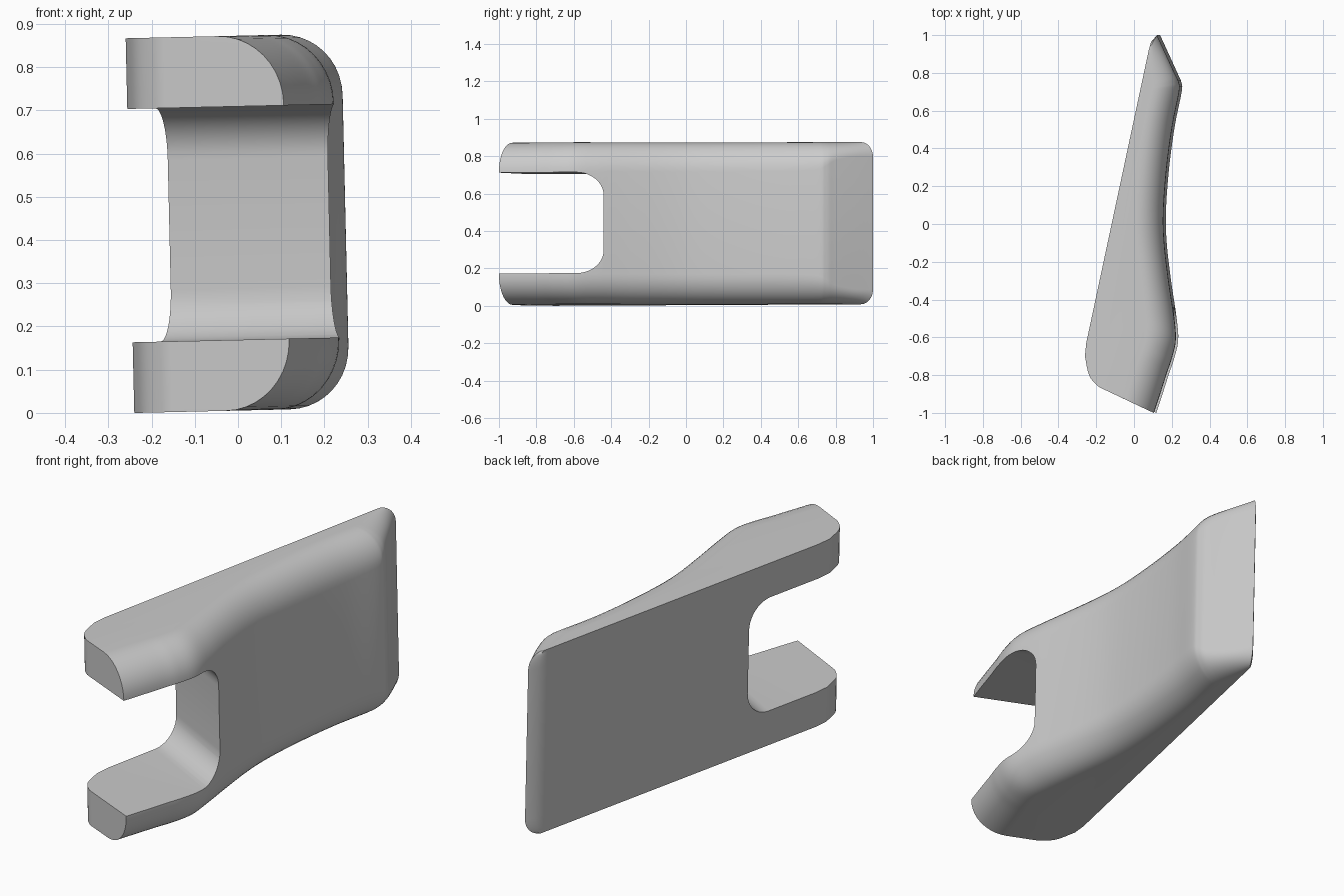
import bpy, bmesh, math
from mathutils import Vector

default = bpy.data.objects.get("Cube")
if default:
    bpy.data.objects.remove(default, do_unlink=True)

HALF = 0.4335        # half height of the plate
TILT = -0.023        # slight lean about the y axis
CENTRE = (0, 0, 0.439)
ARC_STEPS = 10


def smooth_path(points, steps):
    """Catmull-Rom interpolation through points of any dimension."""
    vs = [Vector(p) for p in points]
    vs = [vs[0] * 2 - vs[1]] + vs + [vs[-1] * 2 - vs[-2]]
    path = []
    for a, b, c, d in zip(vs, vs[1:], vs[2:], vs[3:]):
        for i in range(steps):
            t = i / steps
            path.append(0.5 * (2 * b + (c - a) * t
                               + (2 * a - 5 * b + 4 * c - d) * t ** 2
                               + (3 * b - a - 3 * c + d) * t ** 3))
    return path + [vs[-2]]


def loft(name, rings):
    """Skin closed rings of equal length and cap both ends."""
    bm = bmesh.new()
    rows = [[bm.verts.new(p) for p in ring] for ring in rings]
    n = len(rows[0])
    for low, high in zip(rows, rows[1:]):
        for i in range(n):
            j = (i + 1) % n
            bm.faces.new((low[i], low[j], high[j], high[i]))
    bm.faces.new(rows[0][::-1])
    bm.faces.new(rows[-1])
    bmesh.ops.recalc_face_normals(bm, faces=bm.faces)
    mesh = bpy.data.meshes.new(name)
    bm.to_mesh(mesh)
    bm.free()
    obj = bpy.data.objects.new(name, mesh)
    bpy.context.collection.objects.link(obj)
    obj.location = CENTRE
    obj.rotation_euler.y = TILT
    return obj


# Plan outline: x, y, inset of the rounded edge in x and y, rounding height
front_side = [
    (.112, -1, -.15, .072, .16), (.145, -.9, -.15, .07, .16),
    (.18, -.79, -.15, .06, .16), (.207, -.71, -.15, .05, .16),
    (.228, -.61, -.15, .04, .16), (.217, -.48, -.15, .02, .16),
    (.19, -.3, -.14, 0, .16), (.167, -.1, -.14, 0, .16),
    (.163, .07, -.14, 0, .16), (.18, .3, -.14, 0, .16),
    (.21, .52, -.14, 0, .16), (.246, .7, -.14, -.01, .15),
    (.244, .75, -.135, -.02, .13), (.222, .8, -.12, -.03, .1),
    (.176, .9, -.08, -.05, .08), (.13, 1, -.035, -.065, .08),
]
back_side = [
    (.1, .965, -.008, -.03, .08), (.088, .92, 0, 0, .08),
    (-.243, -.63, 0, 0, .16),
]
back_corner = [
    (-.25, -.7, 0, 0, .16), (-.228, -.8, 0, 0, .16),
    (-.185, -.855, 0, 0, .16), (-.14, -.88, 0, 0, .16),
]
outline = smooth_path(front_side, 5) + back_side + smooth_path(back_corner, 4)


def plate_ring(angle, side):
    inset, rise = 1 - math.cos(angle), 1 - math.sin(angle)
    return [(x + dx * inset, y + dy * inset, side * (HALF - r * rise))
            for x, y, dx, dy, r in outline]


# Plate with rounded long edges
angles = [math.pi / 2 * i / ARC_STEPS for i in range(ARC_STEPS + 1)]
rings = [plate_ring(a, -1) for a in reversed(angles)]
rings += [plate_ring(a, 1) for a in angles]
plate = loft("forked_plate", rings)

# Slot cutter, a rounded bar running obliquely through the plate
through = Vector((-1, .55, 0)).normalized()
inward = Vector((-through.y, through.x, 0)) * -1
slot_end = Vector((.21, -.44, 0))
SLOT_HALF, SLOT_RADIUS = .27, .12
section = [(-1.5, -SLOT_HALF)]
for k in range(2):
    for a in angles:
        turn = a + (k - 1) * math.pi / 2
        height = (2 * k - 1) * (SLOT_HALF - SLOT_RADIUS)
        section.append((SLOT_RADIUS * (math.cos(turn) - 1),
                        height + SLOT_RADIUS * math.sin(turn)))
section.append((-1.5, SLOT_HALF))
bar = [[slot_end + inward * u + through * s + Vector((0, 0, v))
        for u, v in section] for s in (-1, 1)]
cutter = loft("slot_cutter", bar)
cutter.hide_render = True

# Cut the slot
cut = plate.modifiers.new("slot", 'BOOLEAN')
cut.operation = 'DIFFERENCE'
cut.solver = 'EXACT'
cut.object = cutter
bpy.ops.object.select_all(action='DESELECT')
plate.select_set(True)
bpy.context.view_layer.objects.active = plate
bpy.ops.object.modifier_apply(modifier=cut.name)
bpy.data.objects.remove(cutter, do_unlink=True)
bpy.ops.object.shade_smooth_by_angle(angle=math.radians(30))
